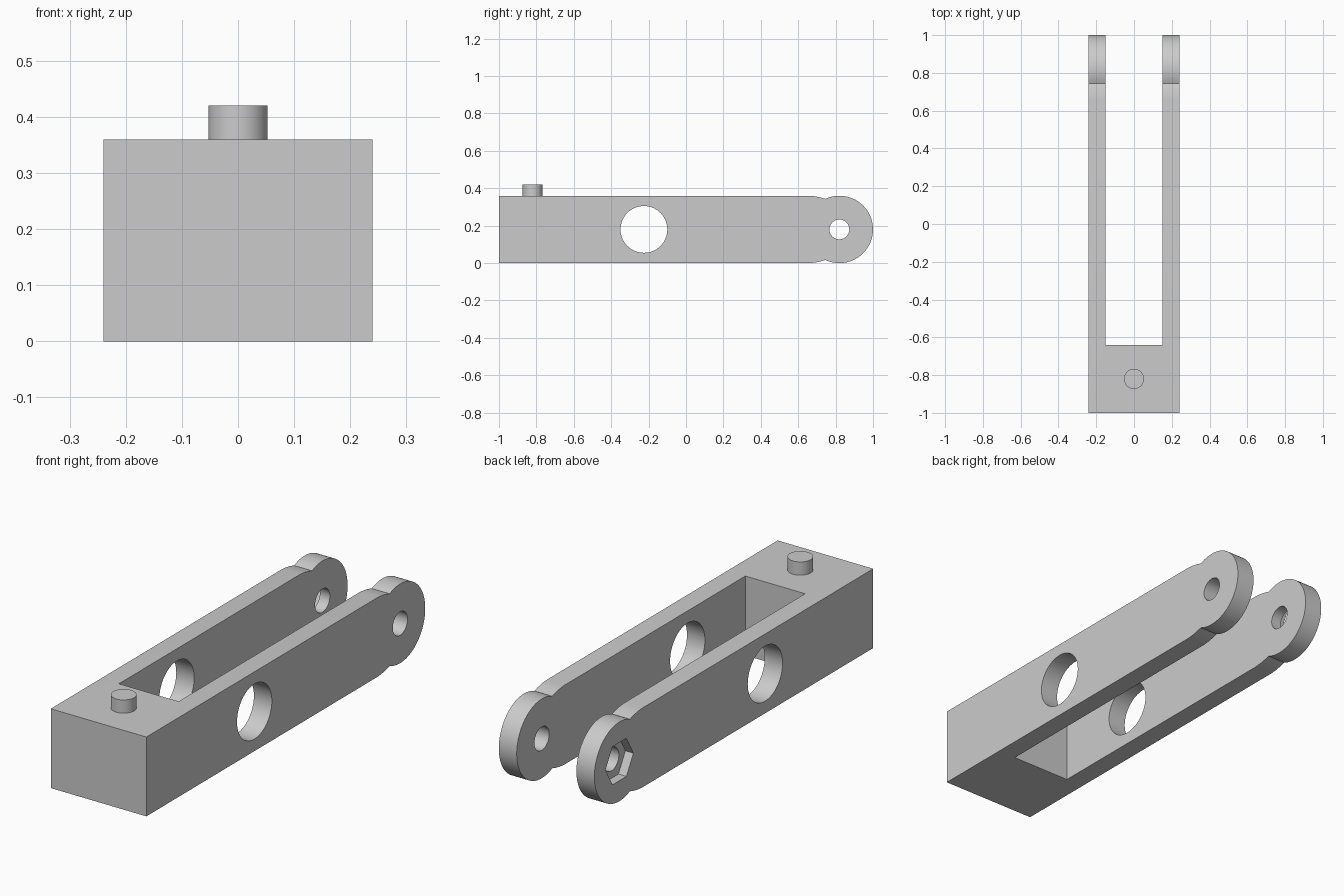
import bpy, bmesh
from math import sin, cos, pi, radians
from mathutils import Vector

if "Cube" in bpy.data.objects:
    bpy.data.objects.remove(bpy.data.objects["Cube"])

grey = bpy.data.materials.new("light grey")
grey.diffuse_color = (0.6, 0.6, 0.6, 1)
grey.use_nodes = True
grey.node_tree.nodes["Principled BSDF"].inputs["Base Color"].default_value = grey.diffuse_color


def prism(name, points, sweep):
    """Extrude a closed outline along the sweep vector."""
    bm = bmesh.new()
    face = bm.faces.new([bm.verts.new(p) for p in points])
    out = bmesh.ops.extrude_face_region(bm, geom=[face])
    moved = [v for v in out["geom"] if isinstance(v, bmesh.types.BMVert)]
    bmesh.ops.translate(bm, verts=moved, vec=Vector(sweep))
    bmesh.ops.recalc_face_normals(bm, faces=bm.faces)
    mesh = bpy.data.meshes.new(name)
    bm.to_mesh(mesh)
    bm.free()
    mesh.materials.append(grey)
    obj = bpy.data.objects.new(name, mesh)
    bpy.context.collection.objects.link(obj)
    return obj


def ring(x, y, z, r, n):
    """Circle of n points facing along x."""
    return [(x, y + r * cos(2 * pi * i / n), z + r * sin(2 * pi * i / n)) for i in range(n)]


def activate(obj):
    bpy.ops.object.select_all(action='DESELECT')
    obj.select_set(True)
    bpy.context.view_layer.objects.active = obj


def cut(obj, cutter):
    mod = obj.modifiers.new("cut", 'BOOLEAN')
    mod.operation, mod.solver, mod.object = 'DIFFERENCE', 'EXACT', cutter
    activate(obj)
    bpy.ops.object.modifier_apply(modifier=mod.name)
    bpy.data.objects.remove(cutter)


W, MID, PIVOT = 0.24, 0.18, 0.82

# Fork side profile: straight bar, shallow neck, round pivot end
neck = [(0.66, 0.36), (0.69, 0.357), (0.72, 0.351)]
arc = [(PIVOT + MID * cos(radians(a)), MID + MID * sin(radians(a)))
       for a in [114.6 - 229.2 * i / 48 for i in range(49)]]
outline = [(-1, 0), (-1, 0.36)] + neck + arc + [(y, 0.36 - z) for y, z in reversed(neck)]
fork = prism("fork_body", [(-W, y, z) for y, z in outline], (2 * W, 0, 0))

# Slot between the two arms
cut(fork, prism("slot_cutter", [(-0.15, -0.64, -0.1), (0.15, -0.64, -0.1),
                                (0.15, 1.1, -0.1), (-0.15, 1.1, -0.1)], (0, 0, 0.6)))

# Large cross holes and small pivot holes through both arms
cut(fork, prism("cross_hole_cutter", ring(-0.4, -0.225, MID, 0.125, 64), (0.8, 0, 0)))
cut(fork, prism("pivot_hole_cutter", ring(-0.4, PIVOT, MID, 0.053, 48), (0.8, 0, 0)))

# Hexagonal nut pocket on the outer left arm
cut(fork, prism("nut_pocket_cutter", ring(-0.3, PIVOT, MID, 0.1, 6), (0.1, 0, 0)))

# Locating pin on the solid end
pin = prism("top_pin", [(0.053 * cos(2 * pi * i / 48), -0.82 + 0.053 * sin(2 * pi * i / 48), 0.36)
                        for i in range(48)], (0, 0, 0.06))

for obj in (fork, pin):
    activate(obj)
    bpy.ops.object.shade_smooth_by_angle(angle=radians(20))
